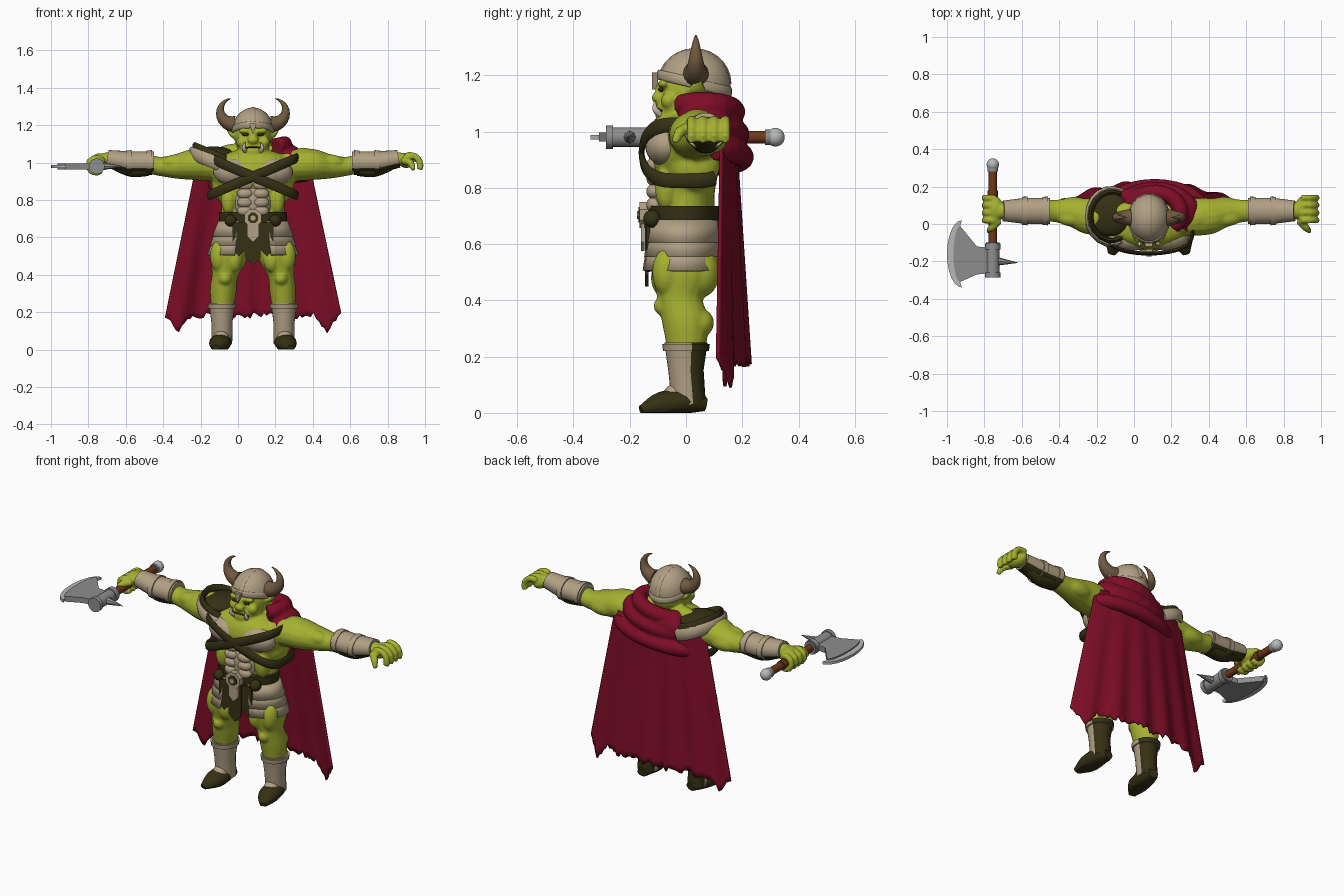
import bpy, bmesh, math, random
from math import sin, cos, pi, tau
from mathutils import Matrix, Vector

random.seed(4)
if "Cube" in bpy.data.objects:
    bpy.data.objects.remove(bpy.data.objects["Cube"])

CENTRE = .08  # body centre line
SIDES = (1, -1)
X, Y, Z = Vector((1, 0, 0)), Vector((0, 1, 0)), Vector((0, 0, 1))
ONE = X + Y + Z

def material(name, *rgb):
    mat = bpy.data.materials.new(name)
    mat.use_nodes = True
    mat.diffuse_color = (*rgb, 1)
    mat.node_tree.nodes["Principled BSDF"].inputs["Base Color"].default_value = (*rgb, 1)
    return mat

SKIN = material("green skin", .37, .44, .03)
HIDE = material("beige armour", .44, .35, .23)
DARK = material("dark leather", .035, .03, .007)
RED = material("red cloth", .21, .004, .02)
HORN = material("brown horn", .16, .1, .05)
WOOD = material("brown wood", .16, .04, .01)
STEEL = material("grey steel", .27, .27, .27)
EDGE = material("pale steel", .47, .48, .48)
TUSK = material("ivory", .6, .5, .4)

def finish(name, bm, *mats, origin=CENTRE, rule=None, voxel=0, thick=0):
    """Turn a bmesh into a smooth-shaded object."""
    bmesh.ops.recalc_face_normals(bm, faces=bm.faces)
    bm.normal_update()
    for face in bm.faces:
        face.smooth = True
        if rule:
            face.material_index = rule(face)
    mesh = bpy.data.meshes.new(name)
    bm.to_mesh(mesh)
    bm.free()
    mesh.set_sharp_from_angle(angle=math.radians(42))
    for mat in mats:
        mesh.materials.append(mat)
    obj = bpy.data.objects.new(name, mesh)
    obj.location.x = origin
    bpy.context.collection.objects.link(obj)
    if voxel:
        remesh = obj.modifiers.new("Remesh", 'REMESH')
        remesh.mode, remesh.voxel_size, remesh.use_smooth_shade = 'VOXEL', voxel, True
        obj.modifiers.new("Smooth", 'SMOOTH').iterations = 3
    if thick:
        solid = obj.modifiers.new("Solidify", 'SOLIDIFY')
        solid.thickness, solid.offset = thick, 0

def arc(start, end, count=12):
    return [start + (end - start) * i / count for i in range(count + 1)]

def spline(points, smooth):
    result, last = [], len(points) - 1
    for i in range(last):
        near = list(zip(points[max(i - 1, 0)], points[i], points[i + 1], points[min(i + 2, last)]))
        for t in (step / smooth for step in range(smooth)):
            values = []
            for a, b, c, d in near:
                m, n = (c - a) / 2, (d - b) / 2
                values.append(b + t * (m + t * (3 * (c - b) - 2 * m - n + t * (2 * (b - c) + m + n))))
            result.append(values)
    return result + [list(points[-1])]

def tube(bm, points, ref, flat=1, sides=16, smooth=4, side=1):
    """Loft ellipses at (x, y, z, radius along ref); flat scales the other radius."""
    path = spline([(side * p[0], *p[1:]) for p in points], smooth)
    rings = []
    for i, (x, y, z, radius) in enumerate(path):
        after, before = path[min(i + 1, len(path) - 1)], path[max(i - 1, 0)]
        along = (Vector(after[:3]) - Vector(before[:3])).normalized()
        u = (ref - along * ref.dot(along)).normalized() * radius
        v = along.cross(u) * flat
        rings.append([bm.verts.new(Vector((x, y, z)) + u * cos(q) + v * sin(q))
                      for q in arc(0, tau, sides)[:-1]])
    for low, high in zip(rings, rings[1:]):
        for j in range(sides):
            bm.faces.new((low[j], low[j - 1], high[j - 1], high[j]))
    bm.faces.new(rings[0])
    bm.faces.new(rings[-1])

def ball(bm, centre, radius, grow=Vector(), side=1):
    """Sphere stretched by the grow vector; side=-1 mirrors it."""
    x, y, z = centre
    shape = Matrix.Translation((side * x, y, z)) @ Matrix.Diagonal((*(radius * (ONE + grow)), 1))
    bmesh.ops.create_uvsphere(bm, u_segments=24, v_segments=14, radius=1, matrix=shape)

def tube_part(name, points, ref, *mats, origin=CENTRE, rule=None, **shape):
    bm = bmesh.new()
    tube(bm, points, ref, **shape)
    finish(name, bm, *mats, origin=origin, rule=rule)

def ball_part(name, mat, *shape, origin=CENTRE, **mirror):
    bm = bmesh.new()
    ball(bm, *shape, **mirror)
    finish(name, bm, mat, origin=origin)

def prism(name, outline, place, depths, mat, origin=CENTRE):
    """Extrude an outline; place turns (a, b, depth) into a position."""
    bm = bmesh.new()
    back, front = [[bm.verts.new(place(a, b, depth)) for a, b in outline] for depth in depths]
    bm.faces.new(back)
    bm.faces.new(front)
    for i in range(len(outline)):
        bm.faces.new((back[i - 1], back[i], front[i], front[i - 1]))
    finish(name, bm, mat, origin=origin)

def upright(a, b, depth):
    return a, depth, b

def level(a, b, depth):
    return a, b, depth

# Muscular body fused from lofts and muscle balls
body = bmesh.new()
tube(body, [(0, 0, .55, .14), (0, 0, .65, .17), (0, 0, .78, .17), (0, 0, .87, .2),
            (0, 0, .95, .23), (0, .02, 1.02, .19), (0, .03, 1.06, .1)], X, flat=.6, sides=24)
ball(body, (0, .04, 1.06), .08)
ball(body, (0, .03, 1.14), .1, Y * .2)
ball(body, (0, -.02, 1.08), .085, Z * -.4)
ball(body, (0, -.07, 1.06), .04, X * .5 - Z * .3)
ball(body, (0, -.1, 1.12), .022, X * .4)
ball(body, (0, -.09, 1.14), .02, Z)
for side in SIDES:
    tube(body, [(.13, .04, .98, .1), (.3, .04, .99, .1), (.4, .06, .98, .08), (.5, .07, .98, .06),
                (.6, .07, 1, .06), (.8, .07, 1.02, .04)], Y, flat=.85, side=side)
    tube(body, [(.09, 0, .64, .09), (.13, -.01, .5, .1), (.15, -.02, .4, .07), (.16, 0, .3, .07),
                (.17, 0, .1, .04)], X, flat=1.15, side=side)
    tube(body, [(.08, .03, 1.14, .03), (.11, .04, 1.15, .03), (.15, .05, 1.2, .005)], Y, flat=.5, side=side)
    for muscle in [((.27, .04, 1), .08), ((.4, .03, 1), .045, X), ((.4, .1, .97), .045, X),
                   ((.1, .07, 1.05), .05, X), ((.16, .03, .88), .06, Y * .5 + Z * .5),
                   ((.13, -.07, .8), .04, Z), ((.18, -.07, .5), .05, Z * .7), ((.1, -.08, .48), .045, Z * .5),
                   ((.15, -.08, .38), .035), ((.16, .05, .32), .05), ((.14, .05, .5), .07, Z * .3),
                   ((.04, -.08, 1.17), .02, X - Z * .2), ((.06, -.06, 1.11), .03)]:
        ball(body, *muscle, side=side)

# Open left hand and right fist curled round the axe handle
for side, bend, reach in ((1, .055, 2), (-1, .04, 4)):
    ball(body, (.82, .08, 1.01), .04, Y * .7, side)
    for i in range(4):
        tube(body, [(.84 + bend * sin(q), .02 + .04 * i, .985 + bend * cos(q), .018)
                    for q in arc(-.5, reach, 6)], Y, sides=10, smooth=1, side=side)
    tube(body, [(.8, .02, 1.01, .02), (.84, -.02, 1, .02), (.86, -.04, .96, .012)], Z, side=side)
finish("body", body, SKIN, voxel=.008)

# Face details and horns
tube_part("mouth", [(.05 * a, -.1 + .02 * a * a, 1.083 - .01 * a * a, .005) for a in arc(-1, 1)],
          Z, DARK, flat=2, sides=8, smooth=1)
for side in SIDES:
    ball_part("eye", DARK, (.04, -.09, 1.15), .009, X, side=side)
    tube_part("tusk", [(.04, -.09, 1.06, .012), (.05, -.11, 1.08, .01), (.04, -.11, 1.11, .002)],
              X, TUSK, side=side)
    tube_part("horn", [(.1 + .075 * cos(q), .035, 1.275 + .07 * sin(q), .002 + .045 * (1.3 - q) / 3)
                       for q in arc(-1.6, 1.3)], Y, HORN, smooth=1, side=side)

# Helmet shell, rim, crest and nose guard
bm = bmesh.new()
ball(bm, (0, .03, 1.17), .107, Y * .17 + Z * .12)
bmesh.ops.bisect_plane(bm, geom=bm.verts[:] + bm.edges[:] + bm.faces[:], plane_co=(0, .03, 1.165),
                       plane_no=Z + Y / 4, clear_inner=True)
finish("helmet", bm, HIDE, thick=.008)
tube_part("helmet_rim", [(.107 * cos(q), .03 + .127 * sin(q), 1.172 - .03 * sin(q), .018)
                         for q in arc(0, tau, 32)], Z, HIDE, flat=.4, smooth=1)
tube_part("helmet_crest", [(0, .03 - .126 * cos(q), 1.17 + .121 * sin(q), .014)
                           for q in arc(.4, pi)], X, HIDE, flat=.4, smooth=1)
prism("nose_guard", [(-.02, 1.21), (.02, 1.21), (0, 1.15)], upright, (-.12, -.1), HIDE)

# Chest and belly plates with crossed straps
ball_part("belly_plate", HIDE, (0, -.07, .79), .06, X * .7 + Z)
for side in SIDES:
    ball_part("chest_plate", HIDE, (.1, -.07, .95), .075, X / 2, side=side)
    for row in range(4):
        ball_part("belly_segment", HIDE, (.043, -.112, .74 + .047 * row), .029, X / 2, side=side)
    wrap = []
    for q in arc(-2, 2, 24):
        depth = math.copysign(abs(cos(q)) ** .5, cos(q))
        wrap.append((.235 * sin(q), -.158 * depth, .925 + .1 * sin(q), .026))
    tube_part("chest_strap", wrap, Z, DARK, flat=.4, sides=8, smooth=1, side=side)

# Right shoulder guard
ball_part("shoulder_pad", DARK, (-.21, .05, 1.04), .115, Z * -.6)
for name, size, lift, mat in (("shoulder_guard", 1, 1, HIDE), ("shoulder_lining", .86, 1.025, DARK)):
    tube_part(name, [(-.2 - .13 * size * cos(q), .04 + .15 * size * sin(q), lift + .05 * cos(q), .035)
                     for q in arc(-2, 2)], Z, mat, flat=.4, sides=8, smooth=1)

# Bracers, boots and feet
def under(face):
    return int(face.normal.z < -.45)

def behind(face):
    return int(face.normal.y > .15)

for side in SIDES:
    cuff = dict(flat=.86, sides=24, smooth=1, side=side)
    tube_part("bracer", [(.53, .07, 1, .07), (.66, .07, 1, .07), (.78, .07, 1.02, .055)],
              Y, HIDE, DARK, rule=under, **cuff)
    for x in (.54, .65):
        tube_part("bracer_band", [(x, .07, 1, .077), (x + .03, .07, 1, .075)], Y, HIDE, DARK, rule=under, **cuff)
    tube_part("bracer_guard", [(.56, .07, .96, .045), (.65, .07, .955, .045), (.74, .07, .98, .03)],
              Y, DARK, flat=.7, side=side)
    cuff["flat"] = 1.1
    tube_part("boot", [(.166, 0, .25, .07), (.166, 0, .15, .057), (.166, .01, .03, .055)],
              X, HIDE, DARK, rule=behind, **cuff)
    tube_part("boot_cuff", [(.166, 0, .22, .074), (.166, 0, .245, .077)], X, HIDE, DARK, rule=behind, **cuff)
    bm = bmesh.new()
    tube(bm, [(.16, .07, .03, .03), (.17, 0, .04, .055), (.18, -.09, .03, .055), (.2, -.16, .01, .02)],
         X, flat=.8, side=side)
    for vert in bm.verts:
        vert.co.z = max(vert.co.z, 0)
    finish("foot", bm, DARK)
    ball_part("instep_plate", HIDE, (.17, -.04, .06), .042, side=side)

# Belt, buckle and pouches
tube_part("belt", [(0, -.01, .67, .18), (0, -.01, .735, .183)], X, DARK, flat=.7, sides=32, smooth=1)
for name, size, front, mat in (("buckle", .05, -.165, HIDE), ("buckle_inset", .03, -.168, DARK),
                               ("buckle_stud", .015, -.174, HIDE)):
    prism(name, [(size * cos(q + pi / 8), .704 + size * sin(q + pi / 8)) for q in arc(0, tau, 8)[:-1]],
          upright, (front, -.13), mat)

def flap(name, x, half, low, y, mat):
    tip = low + half
    prism(name, [(x - half, .68), (x + half, .68), (x + half, tip), (x, low), (x - half, tip)],
          upright, (y, y + .012), mat)

# Hanging flaps and layered hip plates
flap("front_flap_plate", 0, .032, .575, -.16, HIDE)
flap("front_flap", 0, .04, .45, -.145, DARK)
flap("rear_flap", 0, .07, .47, .11, DARK)
for side in SIDES:
    ball_part("pouch", DARK, (.12, -.12, .69), .032, side=side)
    flap("side_flap", side * .075, .034, .5, -.14, DARK)
    for layer in range(3):
        bm, rows = bmesh.new(), []
        for drop, radius in ((0, .18), (.08, .212)):
            radius += .014 * layer
            rows.append([bm.verts.new((side * radius * cos(q), (radius * .42 + .05) * sin(q) - .01,
                                       .685 - .05 * layer - drop)) for q in arc(-1.15, 1.2, 16)])
        top, bottom = rows
        for j in range(len(top) - 1):
            bm.faces.new((top[j], top[j + 1], bottom[j + 1], bottom[j]))
        finish("hip_plate", bm, HIDE, thick=.014)

# Cape with folds and a torn hem
bm, columns = bmesh.new(), []
for a in arc(-1, 1, 64):
    corner = max(0, 1 - abs(abs(a) - .84) / .13)
    hem = .18 - .085 * corner + random.uniform(-.018, .018)
    columns.append([bm.verts.new((a * (.3 + .17 * v),
                                  .175 + .045 * v - .05 * (1 + v) * a * a + .01 * v * sin(a * 17),
                                  1 + (hem - 1) * v)) for v in arc(0, 1, 24)])
for left, right in zip(columns, columns[1:]):
    for j in range(len(left) - 1):
        bm.faces.new((left[j], right[j], right[j + 1], left[j + 1]))
finish("cape", bm, RED, thick=.01)

# Cowl draped in rolls round the neck and over the left shoulder
bm = bmesh.new()
ball(bm, (.17, .07, 1.03), .1, Z * -.3)
ball(bm, (.02, .14, .99), .1, X - Y * .3)
for roll, (start, end) in enumerate(((-.8, 3.2), (-.7, 2.9), (.3, 2.8))):
    tube(bm, [(.03 + (.14 + .06 * roll) * cos(q), .06 + (.11 + .015 * roll) * sin(q),
               1.07 - .08 * roll + .03 * cos(q), .042) for q in arc(start, end)], Z, smooth=1)
finish("cowl", bm, RED, voxel=.01)

# Axe held in the right hand
AXE_X, AXE_Z = -.755, .98

def rod(name, start, end, radius, mat):
    tube_part(name, [(AXE_X, y, AXE_Z, radius) for y in (start, end)], X, mat, smooth=1, origin=0)

rod("axe_handle", -.12, .3, .022, WOOD)
rod("axe_grip_ring", .15, .18, .027, WOOD)
rod("axe_collar", .28, .3, .028, STEEL)
rod("axe_head", -.28, -.1, .035, STEEL)
rod("axe_head_front_band", -.285, -.26, .042, STEEL)
rod("axe_head_rear_band", -.135, -.105, .042, STEEL)
ball_part("axe_pommel", EDGE, (AXE_X, .318, AXE_Z), .033, origin=0)
sweep = arc(pi / 2, -pi / 2)
outer = [(-.92 - .08 * cos(q), -.16 + .18 * sin(q)) for q in sweep]
inner = [(-.93 - .035 * cos(q), -.16 + .15 * sin(q)) for q in sweep]
neck = [(-.84, -.27), (AXE_X, -.26), (AXE_X, -.13), (-.84, -.12)]
prism("axe_blade", inner + neck, level, (AXE_Z - .016, AXE_Z + .016), STEEL, origin=0)
prism("axe_edge", outer + inner[::-1], level, (AXE_Z - .008, AXE_Z + .008), EDGE, origin=0)
tube_part("axe_spike", [(AXE_X + .03, -.2, AXE_Z, .022), (-.62, -.207, AXE_Z, .001)],
          Y, STEEL, sides=8, smooth=1, origin=0)
